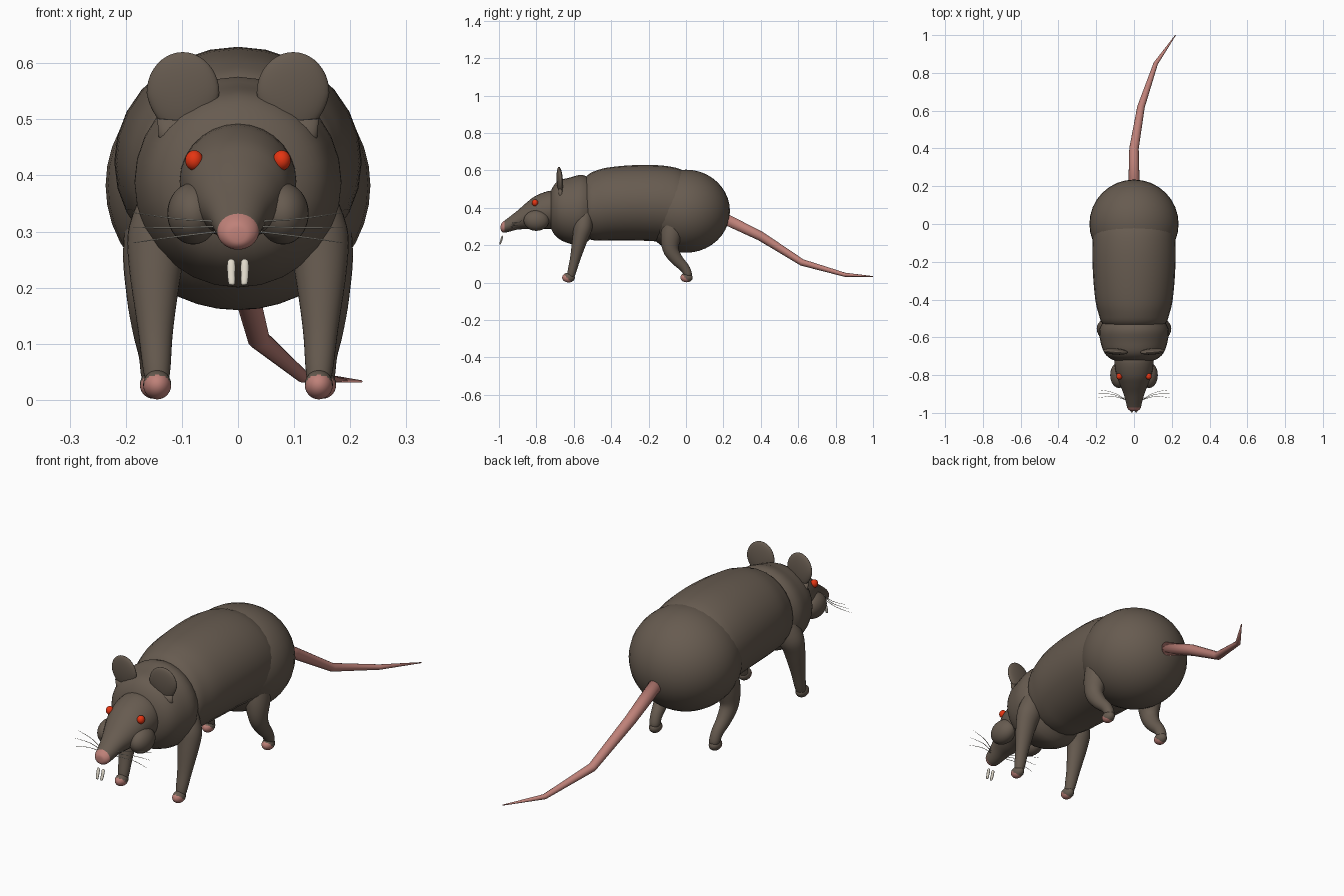
import bpy, bmesh, math
from mathutils import Vector

cube = bpy.data.objects.get("Cube")
if cube:
    bpy.data.objects.remove(cube, do_unlink=True)


def material(name, rgb):
    m = bpy.data.materials.new(name)
    m.use_nodes = True
    m.diffuse_color = (*rgb, 1)
    m.node_tree.nodes["Principled BSDF"].inputs["Base Color"].default_value = (*rgb, 1)
    return m


FUR = material("brown fur", (0.135, 0.105, 0.08))
PINK = material("pink skin", (0.52, 0.22, 0.19))
RED = material("red eye", (0.78, 0.035, 0.006))
IVORY = material("ivory", (0.75, 0.7, 0.6))


def finish(name, bm, mats, rule=None):
    """Store a bmesh as a smooth object; rule picks faces for the second material."""
    bmesh.ops.recalc_face_normals(bm, faces=bm.faces)
    for f in bm.faces:
        f.smooth = True
        if rule and rule(f.calc_center_median()):
            f.material_index = 1
    mesh = bpy.data.meshes.new(name)
    bm.to_mesh(mesh)
    bm.free()
    for m in mats:
        mesh.materials.append(m)
    obj = bpy.data.objects.new(name, mesh)
    bpy.context.collection.objects.link(obj)
    return obj


def ball(name, centre, size, mats, rule=None, tilt=(0, 0, 0)):
    bm = bmesh.new()
    bmesh.ops.create_uvsphere(bm, u_segments=32, v_segments=20, radius=1)
    bmesh.ops.scale(bm, vec=size, verts=bm.verts)
    obj = finish(name, bm, mats, rule)
    obj.location, obj.rotation_euler = centre, tilt
    return obj


def spline(rows, steps):
    """Smooth interpolation through the stations."""
    if steps == 1:
        return rows
    out = []
    for i in range(len(rows) - 1):
        quad = (rows[max(i - 1, 0)], rows[i], rows[i + 1], rows[min(i + 2, len(rows) - 1)])
        for k in range(steps):
            t = k / steps
            out.append([b + t / 2 * (c - a + t * (2*a - 5*b + 4*c - d + t * (3*(b - c) + d - a)))
                        for a, b, c, d in zip(*quad)])
    return out + [rows[-1]]


def loft(name, rows, mats, steps=4, sides=28, upright=False, rule=None):
    """Skin rings (x, y, z, half width, half height) along a path."""
    rows = spline(rows, steps)
    pts = [Vector(r[:3]) for r in rows]
    bm = bmesh.new()
    rings = []
    for i, r in enumerate(rows):
        tangent = (pts[min(i + 1, len(pts) - 1)] - pts[max(i - 1, 0)]).normalized()
        if upright:
            tangent = Vector((0, 1, 0))
        ref = Vector((0, 0, 1)) if abs(tangent.x) > 0.8 else Vector((1, 0, 0))
        u = (ref - tangent * ref.dot(tangent)).normalized()
        v = tangent.cross(u)
        angles = [math.tau * k / sides for k in range(sides)]
        rings.append([bm.verts.new(pts[i] + u * r[3] * math.cos(a) + v * r[4] * math.sin(a))
                      for a in angles])
    for a, b in zip(rings, rings[1:]):
        for k in range(sides):
            n = (k + 1) % sides
            bm.faces.new((a[k], a[n], b[n], b[k]))
    bm.faces.new(rings[0])
    bm.faces.new(rings[-1])
    return finish(name, bm, mats, rule)


def centred(rows):
    return [(0, *r) for r in rows]


# Trunk
ball("rump", (0, 0, 0.382), (0.236, 0.235, 0.222), [FUR])
loft("torso", centred([
    (-0.57, 0.40, 0.10, 0.10), (-0.53, 0.405, 0.165, 0.165), (-0.48, 0.412, 0.186, 0.187),
    (-0.4, 0.422, 0.205, 0.196), (-0.25, 0.427, 0.218, 0.202), (-0.1, 0.42, 0.219, 0.203),
    (0, 0.40, 0.2, 0.19), (0.1, 0.39, 0.1, 0.1)]), [FUR], upright=True)
loft("chest", centred([
    (-0.735, 0.39, 0.04, 0.04), (-0.72, 0.39, 0.11, 0.105), (-0.685, 0.39, 0.155, 0.152),
    (-0.62, 0.385, 0.178, 0.177), (-0.55, 0.39, 0.181, 0.185), (-0.47, 0.40, 0.13, 0.13)]),
    [FUR], upright=True)

# Head with a pink nose tip
loft("head", centred([
    (-0.66, 0.39, 0.08, 0.08), (-0.72, 0.39, 0.104, 0.102), (-0.80, 0.378, 0.093, 0.088),
    (-0.85, 0.358, 0.075, 0.072), (-0.9, 0.335, 0.055, 0.051), (-0.95, 0.309, 0.041, 0.038),
    (-0.975, 0.298, 0.035, 0.03), (-0.988, 0.295, 0.022, 0.019), (-0.991, 0.295, 0.008, 0.007)]),
    [FUR, PINK], upright=True, rule=lambda c: c.y < -0.968)

# Tail
loft("tail", [
    (0, 0.2, 0.345, 0.03, 0.03), (0, 0.4, 0.248, 0.025, 0.025), (0.037, 0.62, 0.108, 0.02, 0.018),
    (0.115, 0.85, 0.042, 0.012, 0.011), (0.22, 1.0, 0.033, 0.002, 0.002)], [PINK], steps=1, sides=16)


def toe_side(c):
    return c.y + c.z < -0.008


for s, side in ((1, "left"), (-1, "right")):
    # Face
    ball(side + "_cheek", (s * 0.08, -0.8, 0.332), (0.046, 0.068, 0.055), [FUR])
    ball(side + "_eye", (s * 0.078, -0.807, 0.427), (0.016, 0.017, 0.018), [RED])
    loft(side + "_tooth", [
        (s * 0.012, -0.98, 0.25, 0.003, 0.002), (s * 0.012, -0.982, 0.246, 0.007, 0.005),
        (s * 0.012, -0.988, 0.225, 0.007, 0.005), (s * 0.011, -0.994, 0.208, 0.006, 0.004),
        (s * 0.011, -0.995, 0.205, 0.003, 0.002)], [IVORY], steps=2, sides=12)
    for i in range(3):
        loft(f"{side}_whisker_{i + 1}", [
            (s * 0.035, -0.935, 0.3 + 0.009 * i, 0.0015, 0.0015),
            (s * 0.11, -0.912 + 0.01 * i, 0.291 + 0.016 * i, 0.0013, 0.0013),
            (s * 0.187, -0.92 + 0.021 * i, 0.28 + 0.027 * i, 0.0006, 0.0006)],
            [IVORY], steps=3, sides=6)

    # Ear, tapering to its root
    ear = ball(side + "_ear", (s * 0.098, -0.675, 0.547), (0.065, 0.016, 0.073), [FUR],
               tilt=(0.06, 0, s * 0.08))
    for v in ear.data.vertices:
        if v.co.z < 0:
            v.co.x *= 1 + 2.2 * v.co.z
    loft(side + "_ear_root", [
        (s * 0.104, -0.665, 0.44, 0.035, 0.02), (s * 0.102, -0.673, 0.5, 0.042, 0.013)],
        [FUR], steps=1)

    # Front leg
    loft(side + "_front_leg", [
        (s * 0.125, -0.54, 0.38, 0.04, 0.04), (s * 0.14, -0.55, 0.3, 0.055, 0.05),
        (s * 0.147, -0.565, 0.24, 0.048, 0.042), (s * 0.147, -0.592, 0.13, 0.032, 0.028),
        (s * 0.145, -0.61, 0.06, 0.025, 0.023), (s * 0.144, -0.616, 0.035, 0.021, 0.02)], [FUR])
    ball(side + "_front_paw", (s * 0.144, -0.628, 0.027), (0.025, 0.034, 0.026),
         [FUR, PINK], toe_side)

    # Hind leg, bent at the knee
    loft(side + "_hind_leg", [
        (s * 0.15, -0.06, 0.34, 0.05, 0.06), (s * 0.155, -0.08, 0.25, 0.05, 0.055),
        (s * 0.16, -0.082, 0.18, 0.038, 0.043), (s * 0.157, -0.05, 0.125, 0.031, 0.033),
        (s * 0.152, -0.008, 0.08, 0.025, 0.026), (s * 0.15, 0.01, 0.045, 0.023, 0.022),
        (s * 0.15, 0.011, 0.032, 0.018, 0.017)], [FUR])
    ball(side + "_hind_paw", (s * 0.15, 0.003, 0.027), (0.025, 0.033, 0.025),
         [FUR, PINK], toe_side)
